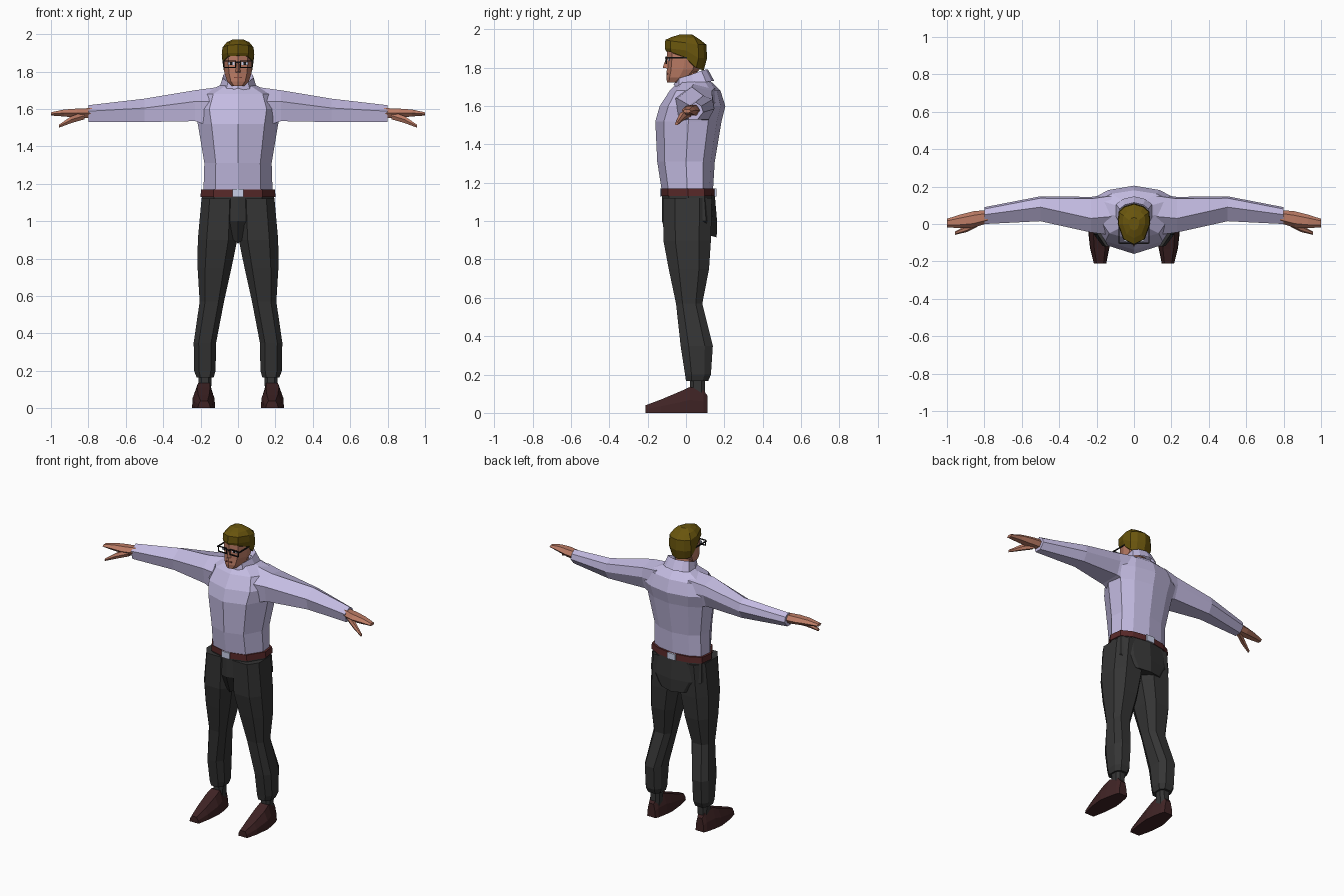
import bpy, bmesh
from mathutils import Vector


def material(name, r, g, b):
    m = bpy.data.materials.new(name)
    m.diffuse_color = (r, g, b, 1)
    return m


SHIRT = material("lavender shirt", 0.55, 0.50, 0.76)
TROUSER = material("charcoal cloth", 0.035, 0.035, 0.035)
BELT = material("belt leather", 0.10, 0.022, 0.022)
SHOE = material("shoe leather", 0.05, 0.017, 0.018)
SKIN = material("skin", 0.50, 0.20, 0.13)
HAIR = material("olive brown hair", 0.14, 0.09, 0.004)
BLACK = material("black frame", 0.01, 0.01, 0.01)
PALE = material("pale metal", 0.58, 0.62, 0.80)
LIP = material("lip", 0.25, 0.07, 0.05)


def loft(name, rings, mat, mirror=False, caps=True):
    """Skin a list of equal-length point rings."""
    bm = bmesh.new()
    vs = [[bm.verts.new(p) for p in ring] for ring in rings]
    n = len(vs[0])
    for a, b in zip(vs, vs[1:]):
        for i in range(n):
            j = (i + 1) % n
            bm.faces.new((a[i], a[j], b[j], b[i]))
    if caps:
        bm.faces.new(vs[0])
        bm.faces.new(vs[-1])
    bmesh.ops.recalc_face_normals(bm, faces=bm.faces)
    me = bpy.data.meshes.new(name)
    bm.to_mesh(me)
    bm.free()
    me.materials.append(mat)
    ob = bpy.data.objects.new(name, me)
    bpy.context.collection.objects.link(ob)
    if mirror:
        ob.modifiers.new("mirror", "MIRROR").use_mirror_merge = False
    return ob


def body(z, hw, f, b):
    """Symmetric ten-sided section; z is one height or six, front to back."""
    zs = z if isinstance(z, (list, tuple)) else [z] * 6
    d = b - f
    half = [(0, f), (0.66 * hw, f + 0.13 * d), (hw, f + 0.5 * d),
            (0.95 * hw, f + 0.8 * d), (0.6 * hw, b - 0.07 * d), (0, b)]
    pts = [Vector((x, y, h)) for (x, y), h in zip(half, zs)]
    return pts + [Vector((-p.x, p.y, p.z)) for p in pts[4:0:-1]]


def octagon(z, x0, x1, y0, y1):
    cx, cy, rx, ry = (x0 + x1) / 2, (y0 + y1) / 2, (x1 - x0) / 2, (y1 - y0) / 2
    unit = [(-.55, -1), (.55, -1), (1, -.5), (1, .5), (.55, 1), (-.55, 1), (-1, .5), (-1, -.5)]
    return [Vector((cx + u * rx, cy + v * ry, z)) for u, v in unit]


def across(x, y0, y1, z0, z1):
    """Six-sided section facing along x, for hands and thumbs."""
    m, d = (z0 + z1) / 2, (y1 - y0) * 0.25
    return [Vector((x, y, z)) for y, z in
            [(y0, m), (y0 + d, z1), (y1 - d, z1), (y1, m), (y1 - d, z0), (y0 + d, z0)]]


def box(name, c, s, mat, mirror=False):
    rings = [[Vector((c[0] + u * s[0] / 2, c[1] + v * s[1] / 2, c[2] + w * s[2] / 2))
              for u, v in ((-1, -1), (1, -1), (1, 1), (-1, 1))] for w in (-1, 1)]
    return loft(name, rings, mat, mirror)


# Shirt body
loft("shirt_body", [body(*r) for r in (
    (1.15, .185, -.125, .14), (1.31, .18, -.15, .15), (1.52, .215, -.16, .185),
    (1.60, .232, -.137, .205), (1.68, .20, -.085, .18), (1.72, .11, -.045, .14),
    (1.745, .06, -.03, .10))], SHIRT)


# Sleeves
def sleeve(x, yf, yt, yb, zt, zm, zb):
    return [Vector((x, y, z)) for y, z in (
        (yf, zm), (yt, zt), (yb - .01, zt - .02), (yb, zm - .02), (yb - .03, zb), (yf + .015, zb))]


loft("sleeve", [sleeve(*r) for r in (
    (.12, -.06, .04, .16, 1.715, 1.64, 1.50), (.23, -.045, .03, .145, 1.70, 1.64, 1.535),
    (.50, .015, .09, .148, 1.655, 1.605, 1.53), (.80, .0, .05, .09, 1.62, 1.588, 1.53))],
    SHIRT, True)

# Collar: outer slope, rim and inner slope
loft("collar", [
    body([1.712, 1.69, 1.715, 1.725, 1.73, 1.73], .10, -.065, .148),
    body([1.722, 1.745, 1.765, 1.785, 1.79, 1.79], .082, -.058, .115),
    body([1.715, 1.735, 1.75, 1.76, 1.76, 1.76], .06, -.045, .09)], SHIRT, caps=False)

# Hands and thumbs
loft("hand", [across(*r) for r in (
    (.78, .005, .075, 1.55, 1.605), (.86, -.02, .068, 1.553, 1.602),
    (.93, -.022, .05, 1.56, 1.597), (1.0, -.018, .028, 1.565, 1.582))], SKIN, True)
loft("thumb", [across(*r) for r in (
    (.82, -.005, .035, 1.545, 1.585), (.89, -.042, -.005, 1.525, 1.562),
    (.957, -.058, -.04, 1.50, 1.516))], SKIN, True)

# Belt with a plate at front and back
loft("belt", [body(1.13, .20, -.132, .155), body(1.17, .198, -.132, .153)], BELT)
box("buckle", (0, -.131, 1.15), (.06, .009, .042), PALE)
box("belt_back_plate", (0, .154, 1.15), (.06, .009, .042), PALE)

# Trousers
loft("trouser_seat", [
    body(1.14, .193, -.125, .15), body(1.0, .20, -.125, .162),
    body([.88, .95, .95, .93, .92, .915], .13, -.085, .16)], TROUSER)
loft("trouser_leg", [octagon(*r) for r in (
    (1.12, .0, .195, -.12, .135), (.90, .004, .215, -.118, .13), (.75, .035, .216, -.09, .12),
    (.57, .075, .205, -.052, .085), (.35, .117, .237, -.028, .14),
    (.20, .12, .234, -.005, .13), (.165, .13, .222, .0, .115))], TROUSER, True)
loft("sock", [octagon(.07, .145, .21, .02, .10), octagon(.19, .14, .212, .02, .10)],
     TROUSER, True)


# Shoes
def shoe(y, x0, x1, h):
    d = (x1 - x0) * .22
    return [Vector((x, y, z)) for x, z in (
        (x0, 0), (x1, 0), (x1 - .004, h * .5), (x1 - d, h), (x0 + d, h), (x0 + .004, h * .5))]


loft("shoe", [shoe(*r) for r in (
    (-.21, .148, .215, .04), (-.13, .132, .235, .07), (-.03, .122, .246, .112),
    (.02, .127, .238, .135), (.09, .14, .222, .12), (.112, .15, .212, .09))], SHOE, True)

# Neck and head
loft("neck", [body(1.66, .055, -.05, .07), body(1.79, .052, -.05, .06)], SKIN)
loft("head", [body(*r) for r in (
    (1.722, .032, -.098, -.03), (1.748, .058, -.103, .03), (1.79, .072, -.10, .07),
    (1.84, .078, -.098, .085), (1.90, .077, -.098, .09))], SKIN)

# Hair cap, lower at the nape
loft("hair", [
    body([1.885, 1.882, 1.855, 1.80, 1.79, 1.785], .079, -.103, .092),
    body([1.90, 1.90, 1.89, 1.85, 1.85, 1.85], .087, -.11, .11),
    body([1.945, 1.94, 1.93, 1.92, 1.92, 1.92], .083, -.108, .106),
    body([1.96, 1.957, 1.957, 1.955, 1.945, 1.945], .06, -.075, .075),
    body(1.972, .028, -.035, .035)], HAIR)

# Nose wedge
loft("nose", [
    [Vector(p) for p in ((-.008, -.09, 1.85), (0, -.104, 1.85), (.008, -.09, 1.85))],
    [Vector(p) for p in ((-.016, -.09, 1.795), (0, -.122, 1.80), (.016, -.09, 1.795))]], SKIN)

# Eyes, mouth and glasses
box("eye", (.036, -.089, 1.843), (.034, .008, .014), PALE, True)
box("pupil", (.036, -.092, 1.843), (.012, .006, .014), BLACK, True)
box("mouth", (0, -.098, 1.768), (.04, .009, .007), LIP)
box("glasses_bridge", (0, -.107, 1.85), (.026, .006, .006), BLACK)
for label, z in (("top", 1.856), ("bottom", 1.822)):
    box("glasses_rim_" + label, (.043, -.103, z), (.062, .006, .006), BLACK, True)
for label, x in (("inner", .013), ("outer", .074)):
    box("glasses_rim_" + label, (x, -.103, 1.839), (.005, .006, .036), BLACK, True)
box("glasses_temple", (.08, -.05, 1.852), (.005, .11, .008), BLACK, True)
